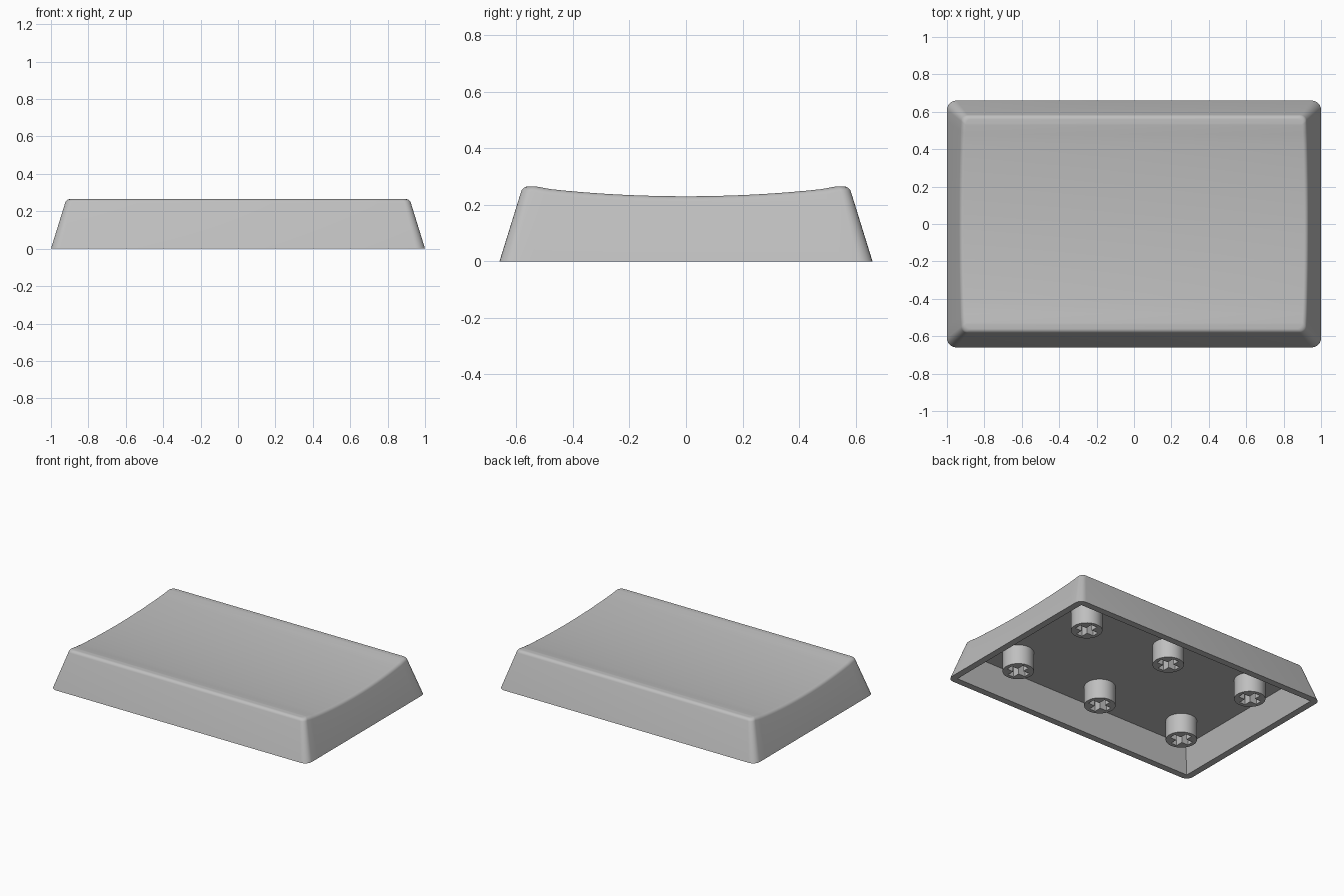
import bpy, bmesh, math

if "Cube" in bpy.data.objects:
    bpy.data.objects.remove(bpy.data.objects["Cube"])

HX, HY = 1.0, 0.66          # half size at the base
SLOPE = 0.31                # inward lean of the walls
FILLET = 0.025              # rounding of the top edge
CEILING = 0.172             # height of the hollow inside
PITCH = 0.678               # stem spacing

grey = bpy.data.materials.new("grey plastic")
grey.diffuse_color = (0.52, 0.52, 0.52, 1)
grey.use_nodes = True
grey.node_tree.nodes["Principled BSDF"].inputs["Base Color"].default_value = grey.diffuse_color


def finish(bm, name):
    bmesh.ops.recalc_face_normals(bm, faces=bm.faces)
    mesh = bpy.data.meshes.new(name)
    bm.to_mesh(mesh)
    bm.free()
    mesh.materials.append(grey)
    obj = bpy.data.objects.new(name, mesh)
    bpy.context.collection.objects.link(obj)
    bpy.ops.object.select_all(action='DESELECT')
    obj.select_set(True)
    bpy.context.view_layer.objects.active = obj
    bpy.ops.object.shade_smooth_by_angle(angle=math.radians(30))
    return obj


def dish(y):
    return 0.23 + 0.036 * (y / 0.57) ** 2


def half_outline(level):
    """Right half of a rounded rectangle, front to back.
    level(y) gives the inset and height for a point."""
    pts = []
    corner, side = 6, 20
    steps = [(-1, a / corner) for a in range(corner + 1)]
    steps += [(0, s / side) for s in range(1, side)]
    steps += [(1, a / corner) for a in range(corner + 1)]
    for part, t in steps:
        y_guess = part * 0.56 if part else (2 * t - 1) * 0.53
        inset, z = level(y_guess)
        r = 0.05 - 0.2 * inset
        cx, cy = HX - inset - r, HY - inset - r
        if part == 0:
            pts.append((cx + r, cy * (2 * t - 1), z))
        else:
            ang = math.pi / 2 * (t - 1 if part < 0 else t)
            pts.append((cx + r * math.cos(ang), part * cy + r * math.sin(ang), z))
    return pts


def fillet_level(t):
    def level(y):
        base = dish(y) - FILLET
        centre = SLOPE * base + FILLET / math.cos(math.atan(SLOPE))
        return centre - FILLET * math.cos(t), base + FILLET * math.sin(t)
    return level


# Outer shell: leaning walls, rounded top edge and dished top
bm = bmesh.new()
lean = math.atan(SLOPE)
levels = [lambda y: (0, 0)]
levels += [fillet_level(lean + (math.pi / 2 - lean) * k / 6) for k in range(7)]
rings = []
for level in levels:
    half = half_outline(level)
    right = [bm.verts.new(p) for p in half]
    left = [bm.verts.new((-x, y, z)) for x, y, z in half]
    rings.append(right + left[::-1])
n = len(rings[0])
for a, b in zip(rings, rings[1:]):
    for i in range(n):
        j = (i + 1) % n
        bm.faces.new((a[i], a[j], b[j], b[i]))
top = rings[-1]
for i in range(n // 2 - 1):
    bm.faces.new((top[i], top[i + 1], top[n - 2 - i], top[n - 1 - i]))

# Hollow underside with sharp corners
wall = 0.047


def rectangle(z):
    x, y = HX - wall - SLOPE * z, HY - wall - SLOPE * z
    return [bm.verts.new((sx * x, sy * y, z))
            for sx, sy in ((1, -1), (1, 1), (-1, 1), (-1, -1))]


low, high = rectangle(0), rectangle(CEILING)
for i in range(4):
    j = (i + 1) % 4
    bm.faces.new((low[i], low[j], high[j], high[i]))
bm.faces.new(high)

# Bottom rim between the outer and inner outlines
rim = [e for e in bm.edges if e.is_boundary and all(v.co.z < 1e-6 for v in e.verts)]
bmesh.ops.triangle_fill(bm, edges=rim, use_beauty=True)
finish(bm, "cap_shell")


# Mounting stems: round posts with a cross-shaped socket
def stem(name, x, y):
    z0, radius, arm, w = 0.035, 0.1, 0.074, 0.023
    circle = [(radius * math.cos(math.tau * k / 40), radius * math.sin(math.tau * k / 40))
              for k in range(40)]
    cross = []
    for k in range(4):
        c, s = round(math.cos(k * math.pi / 2)), round(math.sin(k * math.pi / 2))
        cross += [(c * px - s * py, s * px + c * py)
                  for px, py in ((arm, -w), (arm, w), (w, w))]
    bm = bmesh.new()
    edges = []
    for outline in (circle, cross):
        vs = [bm.verts.new((x + px, y + py, z0)) for px, py in outline]
        edges += [bm.edges.new((vs[i - 1], vs[i])) for i in range(len(vs))]
    bmesh.ops.triangle_fill(bm, edges=edges, use_beauty=True)
    up = bmesh.ops.extrude_face_region(bm, geom=bm.faces[:], use_keep_orig=True)
    for v in up["geom"]:
        if isinstance(v, bmesh.types.BMVert):
            v.co.z = CEILING + 0.002
    finish(bm, name)


for row, y in (("front", -PITCH / 2), ("back", PITCH / 2)):
    for col, x in (("left", -PITCH), ("middle", 0), ("right", PITCH)):
        stem(f"stem_{row}_{col}", x, y)
